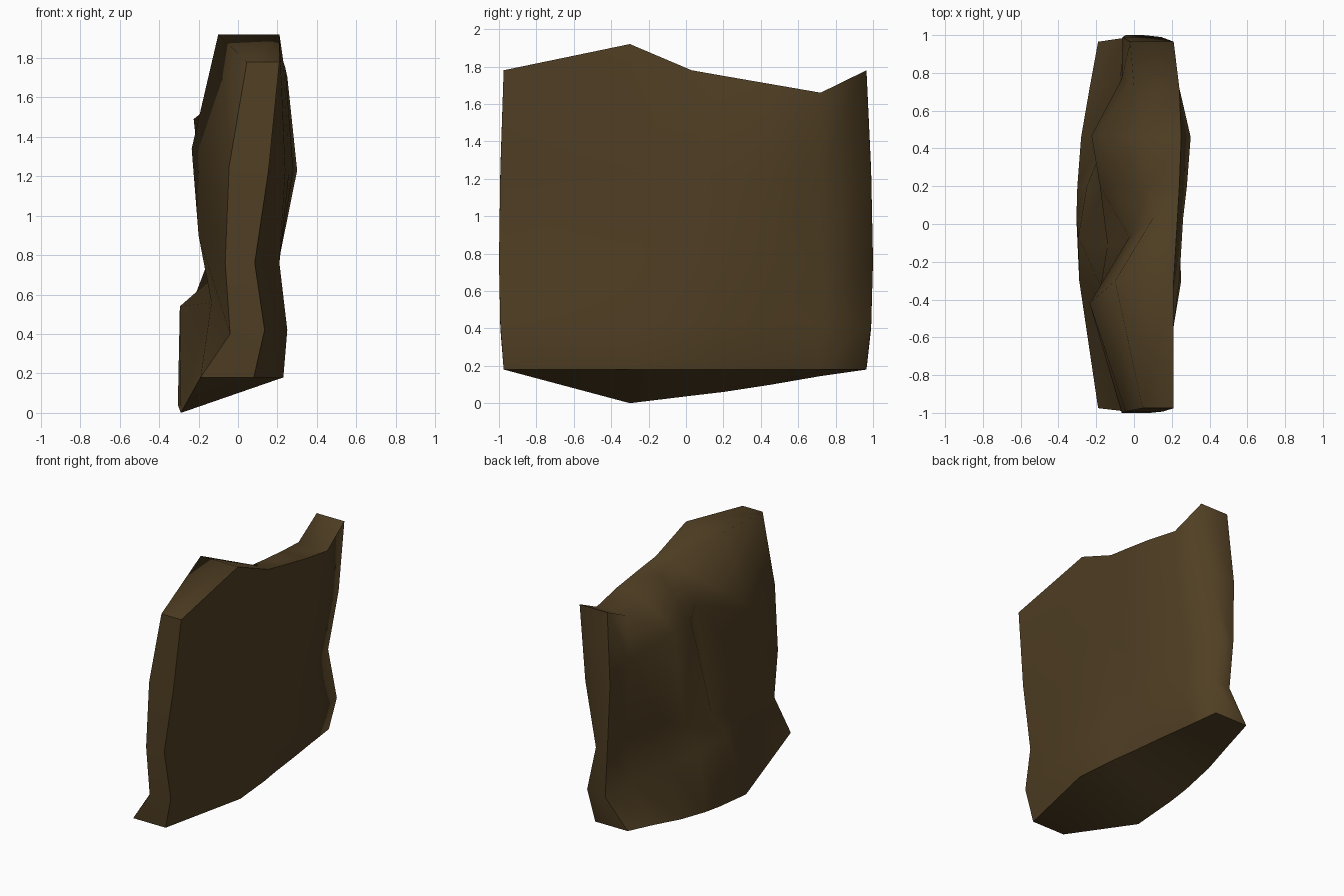
import bpy, bmesh, math

if "Cube" in bpy.data.objects:
    bpy.data.objects.remove(bpy.data.objects["Cube"])

# One flat brown for the whole slab
bark = bpy.data.materials.new("dark_brown")
bark.diffuse_color = (0.080, 0.049, 0.017, 1.0)
bark.use_nodes = True
bark.node_tree.nodes["Principled BSDF"].inputs["Base Color"].default_value = bark.diffuse_color

# Left face: (y, bow of the column in y, (x, z) from bottom to top)
LEFT = [
    (-0.975, -0.025, [(-.19, .18), (-.04, .40), (-.065, .76), (-.045, 1.25), (.045, 1.78)]),
    (-0.30, -0.17, [(-.29, .00), (-.135, .56), (-.20, .90), (-.235, 1.34), (-.10, 1.92)]),
    (0.03, -0.14, [(-.305, .04), (-.295, .54), (-.14, .63), (-.025, 1.44), (.10, 1.78)]),
    (0.20, 0.00, [(-.30, .06), (-.25, .51), (-.135, .68), (-.18, 1.47), (.08, 1.75)]),
    (0.46, 0.01, [(-.28, .10), (-.17, .48), (-.14, .80), (-.225, 1.49), (.045, 1.705)]),
    (0.72, 0.07, [(-.235, .145), (-.075, .44), (-.06, .78), (-.065, 1.37), (.00, 1.66)]),
    (0.965, 0.035, [(-.19, .18), (-.02, .40), (-.045, .76), (-.06, 1.25), (-.02, 1.78)]),
]

# Right face: x from bottom to top, for the same columns
RIGHT = [
    [.08, .135, .085, .155, .21],
    [.23, .25, .21, .24, .21],
    [.20, .235, .205, .26, .23],
    [.175, .225, .205, .28, .24],
    [.145, .21, .20, .30, .25],
    [.11, .175, .14, .24, .24],
    [.08, .13, .05, .145, .21],
]
RIGHT_Z = [.18, .42, .76, 1.23]

bm = bmesh.new()
left, right = [], []
for (y, bow, pts), xs in zip(LEFT, RIGHT):
    left.append([bm.verts.new((x, y + bow * math.sin(math.pi * r / 4), z))
                 for r, (x, z) in enumerate(pts)])
    end_bow = bow if abs(y) > 0.9 else 0
    zs = RIGHT_Z + [pts[-1][1]]
    right.append([bm.verts.new((x, y + end_bow * math.sin(math.pi * r / 4), z))
                  for r, (x, z) in enumerate(zip(xs, zs))])

# Left and right faces, top edge and sloping underside
for c in range(len(LEFT) - 1):
    for sheet in (left, right):
        for r in range(4):
            bm.faces.new((sheet[c][r], sheet[c + 1][r], sheet[c + 1][r + 1], sheet[c][r + 1]))
    for r in (0, 4):
        bm.faces.new((left[c][r], left[c + 1][r], right[c + 1][r], right[c][r]))

# Narrow front and back ends
for c in (0, -1):
    for r in range(4):
        bm.faces.new((left[c][r], right[c][r], right[c][r + 1], left[c][r + 1]))

# Edges that stay soft: back right corner and upper left rim
bm.verts.index_update()
soft = {frozenset((right[-1][r].index, right[-1][r + 1].index)) for r in range(4)}
soft |= {frozenset((left[c][4].index, left[c + 1][4].index)) for c in range(6)}

bmesh.ops.recalc_face_normals(bm, faces=bm.faces)
mesh = bpy.data.meshes.new("rough_slab")
bm.to_mesh(mesh)
bm.free()
slab = bpy.data.objects.new("rough_slab", mesh)
bpy.context.collection.objects.link(slab)
mesh.materials.append(bark)

# Smooth broad faces, sharp rims
bpy.context.view_layer.objects.active = slab
slab.select_set(True)
bpy.ops.object.shade_smooth_by_angle(angle=math.radians(62))
for edge in mesh.edges:
    if frozenset(edge.vertices) in soft:
        edge.use_edge_sharp = False
